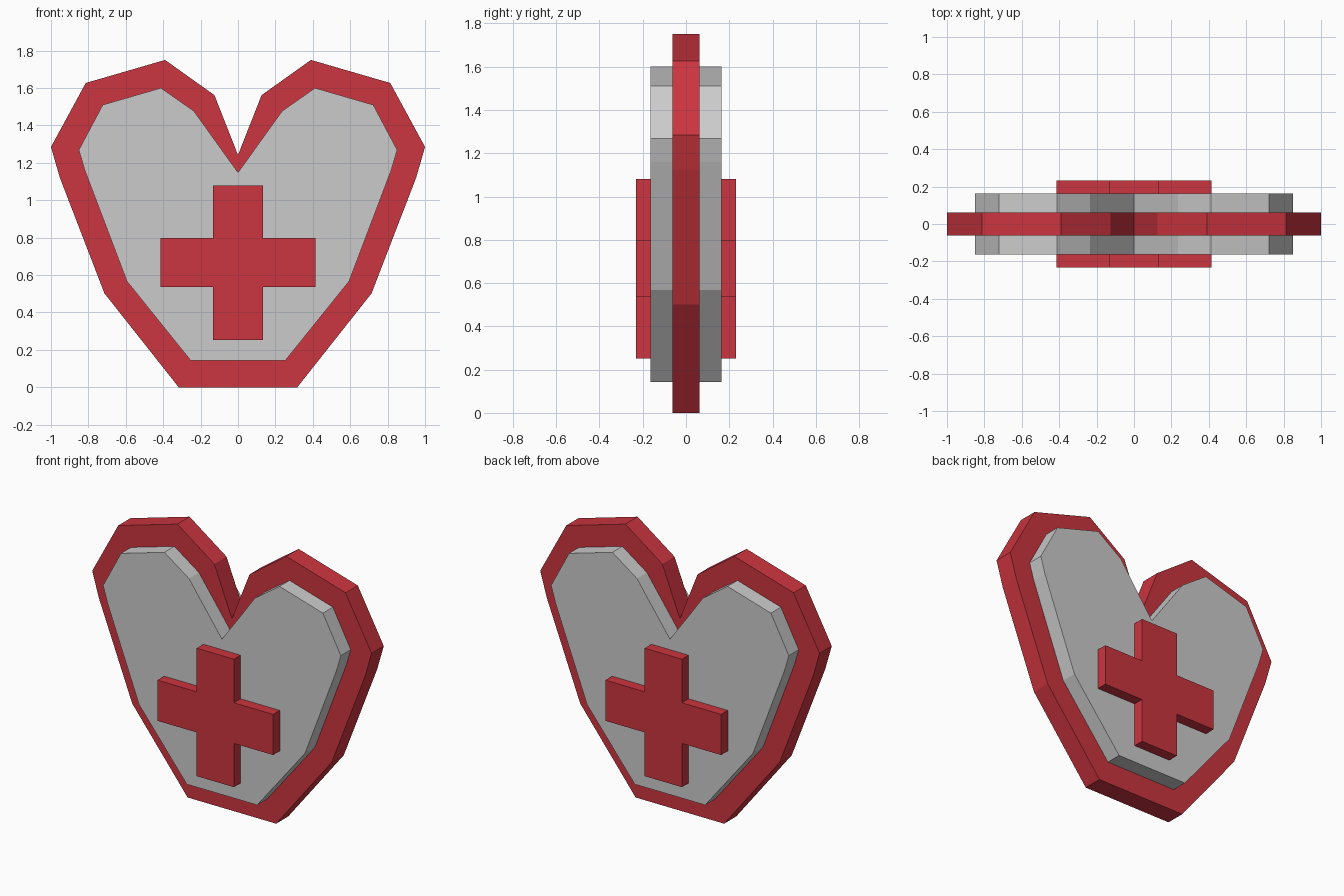
import bpy, bmesh

if "Cube" in bpy.data.objects:
    bpy.data.objects.remove(bpy.data.objects["Cube"])

red = bpy.data.materials.new("red")
red.diffuse_color = (0.60, 0.035, 0.05, 1)
red.use_nodes = True
red.node_tree.nodes["Principled BSDF"].inputs["Base Color"].default_value = red.diffuse_color


def plate(name, half, depth, mat=None):
    """Mirror a right-half (x, z) outline and extrude it through y = +-depth."""
    left = [(-x, z) for x, z in reversed(half) if x > 0]
    bm = bmesh.new()
    face = bm.faces.new([bm.verts.new((x, -depth, z)) for x, z in half + left])
    ext = bmesh.ops.extrude_face_region(bm, geom=[face], use_keep_orig=True)
    moved = [v for v in ext["geom"] if isinstance(v, bmesh.types.BMVert)]
    bmesh.ops.translate(bm, verts=moved, vec=(0, 2 * depth, 0))
    bmesh.ops.recalc_face_normals(bm, faces=bm.faces[:])
    mesh = bpy.data.meshes.new(name)
    bm.to_mesh(mesh)
    bm.free()
    if mat:
        mesh.materials.append(mat)
    obj = bpy.data.objects.new(name, mesh)
    bpy.context.collection.objects.link(obj)
    return obj


# Thin outer heart forming the red rim
plate("heart_rim", [(0, 1.242), (0.126, 1.562), (0.39, 1.75), (0.814, 1.627), (1.0, 1.285),
                    (0.953, 1.122), (0.714, 0.502), (0.317, 0)], 0.0625, red)

# Thicker grey heart, raised on both sides
plate("heart_body", [(0, 1.148), (0.236, 1.477), (0.412, 1.60), (0.723, 1.51), (0.851, 1.269),
                     (0.819, 1.16), (0.594, 0.567), (0.252, 0.142)], 0.164)

# Cross standing proud of the front and back
plate("cross", [(0.133, 1.08), (0.133, 0.798), (0.414, 0.798), (0.414, 0.535),
                (0.133, 0.535), (0.133, 0.252)], 0.232, red)
